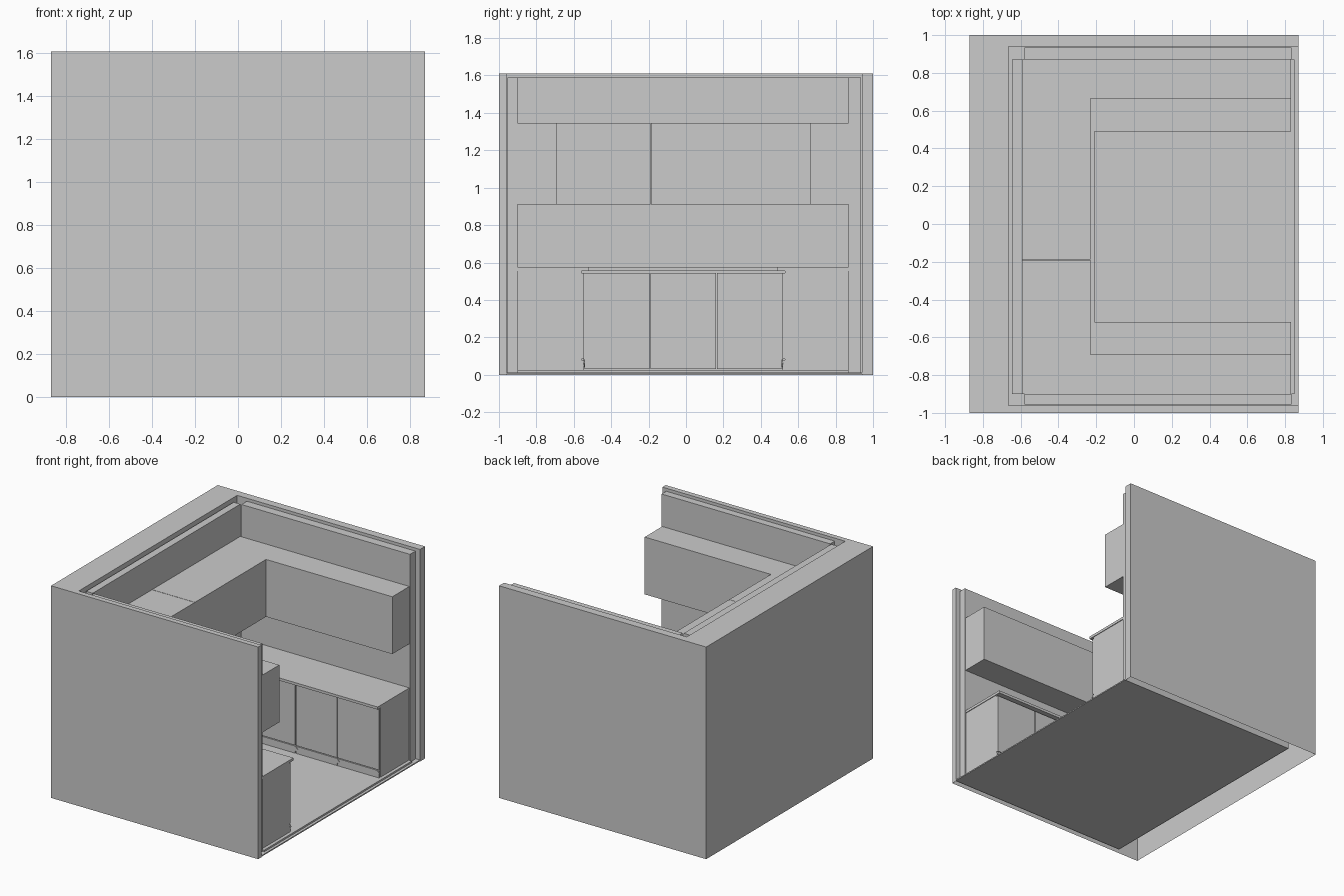
import bpy, bmesh, math

if "Cube" in bpy.data.objects:
    bpy.data.objects.remove(bpy.data.objects["Cube"])

H = 1.61                      # full wall height
YF, YB = -0.90, 0.87          # inner faces of the side wall panels


def prism(name, outline, z0, z1, bottom=True):
    """Extrude a flat xy outline (counter-clockwise) between two heights."""
    bm = bmesh.new()
    lo = [bm.verts.new((x, y, z0)) for x, y in outline]
    hi = [bm.verts.new((x, y, z1)) for x, y in outline]
    n = len(outline)
    for i in range(n):
        j = (i + 1) % n
        bm.faces.new((lo[i], lo[j], hi[j], hi[i]))
    bm.faces.new(hi)
    if bottom:
        bm.faces.new(lo[::-1])
    me = bpy.data.meshes.new(name)
    bm.to_mesh(me)
    bm.free()
    ob = bpy.data.objects.new(name, me)
    bpy.context.collection.objects.link(ob)
    return ob


def box(name, x0, x1, y0, y1, z0, z1):
    return prism(name, [(x0, y0), (x1, y0), (x1, y1), (x0, y1)], z0, z1)


def u_shape(x_out, x_in, x_end, y0, y0_in, y1_in, y1):
    """Outline of a U that opens towards +x."""
    return [(x_out, y0), (x_end, y0), (x_end, y0_in), (x_in, y0_in),
            (x_in, y1_in), (x_end, y1_in), (x_end, y1), (x_out, y1)]


# Outer wall shell, hollow underneath
prism("outer_wall", u_shape(-0.87, -0.665, 0.87, -1, -0.96, 0.94, 1), 0, H, bottom=False)

# Floor layers
box("floor_base", -0.665, 0.87, -0.96, 0.94, 0.003, 0.012)
box("floor", -0.645, 0.85, YF, YB, 0.012, 0.025)

# Inner wall panels
box("back_wall_panel", -0.645, -0.59, YF, YB, 0.012, 1.59)
box("front_side_wall_panel", -0.58, 0.835, -0.955, YF, 0.012, 1.59)
box("rear_side_wall_panel", -0.58, 0.835, YB, 0.935, 0.012, 1.59)

# Countertop
prism("countertop", u_shape(-0.59, -0.21, 0.83, YF, -0.52, 0.49, YB), 0.555, 0.575)

# Base cabinet carcass, set back behind its doors
prism("base_cabinets", u_shape(-0.59, -0.245, 0.825, YF, -0.56, 0.53, YB), 0.025, 0.555)

# Doors: three along each side run and three along the back run
GAP, DZ0, DZ1, TOE = 0.003, 0.085, 0.545, 0.079
for i in range(3):
    x0 = -0.23 + i * 0.352
    x1 = x0 + 0.352
    for side, ya, yb in (("front", -0.56, -0.545), ("rear", 0.515, 0.53)):
        box(f"{side}_door_{i}", x0 + GAP, x1 - GAP, ya, yb, DZ0, DZ1)
        box(f"{side}_toe_panel_{i}", x0 + GAP, x1 - GAP, ya, yb, 0.025, TOE)
    y0 = -0.55 + i * 0.357
    box(f"back_door_{i}", -0.245, -0.23, y0 + GAP, y0 + 0.357 - GAP, 0.03, DZ1)

# Small diamond catches at the foot of each side door seam
for i in range(3):
    cx = 0.122 + i * 0.35
    for side, y in (("front", -0.545), ("rear", 0.515)):
        ob = box(f"{side}_door_catch_{i}", -0.015, 0.015, -0.004, 0.004, -0.015, 0.015)
        ob.location = (min(cx, 0.808), y, 0.06)
        ob.rotation_euler = (0, math.radians(45), 0)

# Wall cabinets
Z0, Z1 = 0.91, 1.345
box("back_wall_cabinet_short", -0.59, -0.23, YF, -0.19, Z0, Z1)
box("back_wall_cabinet_long", -0.59, -0.23, -0.187, YB, Z0, Z1)
box("front_wall_cabinet", -0.23, 0.83, YF, -0.69, Z0, Z1)
box("rear_wall_cabinet", -0.23, 0.83, 0.665, YB, Z0, Z1)
